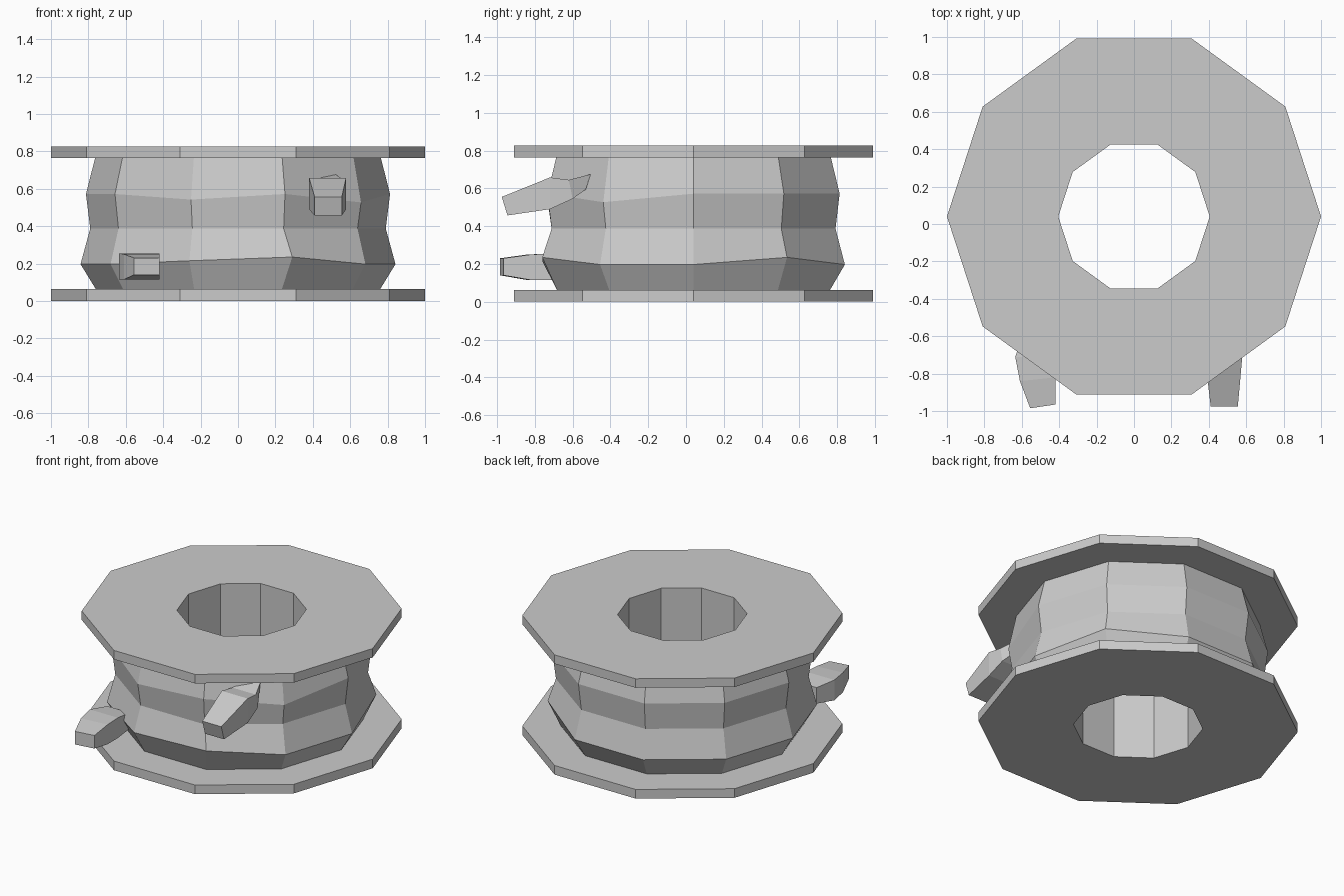
import bpy
from math import cos, sin, radians

if "Cube" in bpy.data.objects:
    bpy.data.objects.remove(bpy.data.objects["Cube"])

SIDES = 10
CY = 0.04  # spool axis sits slightly behind the origin


def make_object(name, verts, faces):
    mesh = bpy.data.meshes.new(name)
    mesh.from_pydata(verts, [], faces)
    mesh.update()
    obj = bpy.data.objects.new(name, mesh)
    bpy.context.collection.objects.link(obj)
    return obj


def lathe(name, profile, nudges=None):
    """Closed (radius, z) profile, counter-clockwise, spun into flat sides."""
    nudges = nudges or {}
    n = len(profile)
    verts, faces = [], []
    for s in range(SIDES):
        a = radians(36 * s)
        for i, (r, z) in enumerate(profile):
            dx, dz = nudges.get((s, i), (0, 0))
            verts.append((r * cos(a) + dx, CY + r * sin(a), z + dz))
    for s in range(SIDES):
        t = (s + 1) % SIDES
        for i in range(n):
            j = (i + 1) % n
            faces.append((s * n + i, t * n + i, t * n + j, s * n + j))
    return make_object(name, verts, faces)


def loft(name, sections):
    """Box-like strand; section = (x0, x1), (y, z) bottom, (y, z) top, left y shift."""
    verts, faces = [], []
    for (x0, x1), (yb, zb), (yt, zt), skew in sections:
        verts += [(x0, yb - skew, zb), (x1, yb, zb), (x1, yt, zt), (x0, yt - skew, zt)]
    for k in range(len(sections) - 1):
        for i in range(4):
            j = (i + 1) % 4
            faces.append((4 * k + i, 4 * k + 4 + i, 4 * k + 4 + j, 4 * k + j))
    e = len(verts) - 4
    faces += [(0, 1, 2, 3), (e + 3, e + 2, e + 1, e)]
    return make_object(name, verts, faces)


# Spool: two flanges joined by a hollow core
lathe("spool", [(0.405, 0), (1, 0), (1, 0.063), (0.55, 0.063),
                (0.55, 0.764), (1, 0.764), (1, 0.826), (0.405, 0.826)])

# Wound thread, with a few uneven corners
lathe("wound_thread",
      [(0.55, 0.063), (0.76, 0.063), (0.842, 0.197), (0.79, 0.387),
       (0.813, 0.572), (0.764, 0.764), (0.55, 0.764)],
      {(8, 2): (0.03, 0.038), (1, 2): (0, 0.038), (7, 2): (0, 0.018),
       (7, 4): (0, -0.03), (9, 4): (0, -0.045)})

# Loose thread ends
loft("lower_thread_end", [
    ((-0.555, -0.42), (-0.965, 0.14), (-0.965, 0.23), 0.02),
    ((-0.61, -0.42), (-0.82, 0.115), (-0.82, 0.25), 0.02),
    ((-0.635, -0.42), (-0.71, 0.115), (-0.71, 0.255), 0),
    ((-0.59, -0.42), (-0.58, 0.13), (-0.58, 0.24), 0)])
loft("upper_thread_end", [
    ((0.41, 0.555), (-0.945, 0.457), (-0.975, 0.555), 0),
    ((0.38, 0.578), (-0.72, 0.49), (-0.72, 0.658), 0),
    ((0.39, 0.57), (-0.60, 0.545), (-0.62, 0.645), 0),
    ((0.445, 0.525), (-0.53, 0.595), (-0.505, 0.675), 0)])
